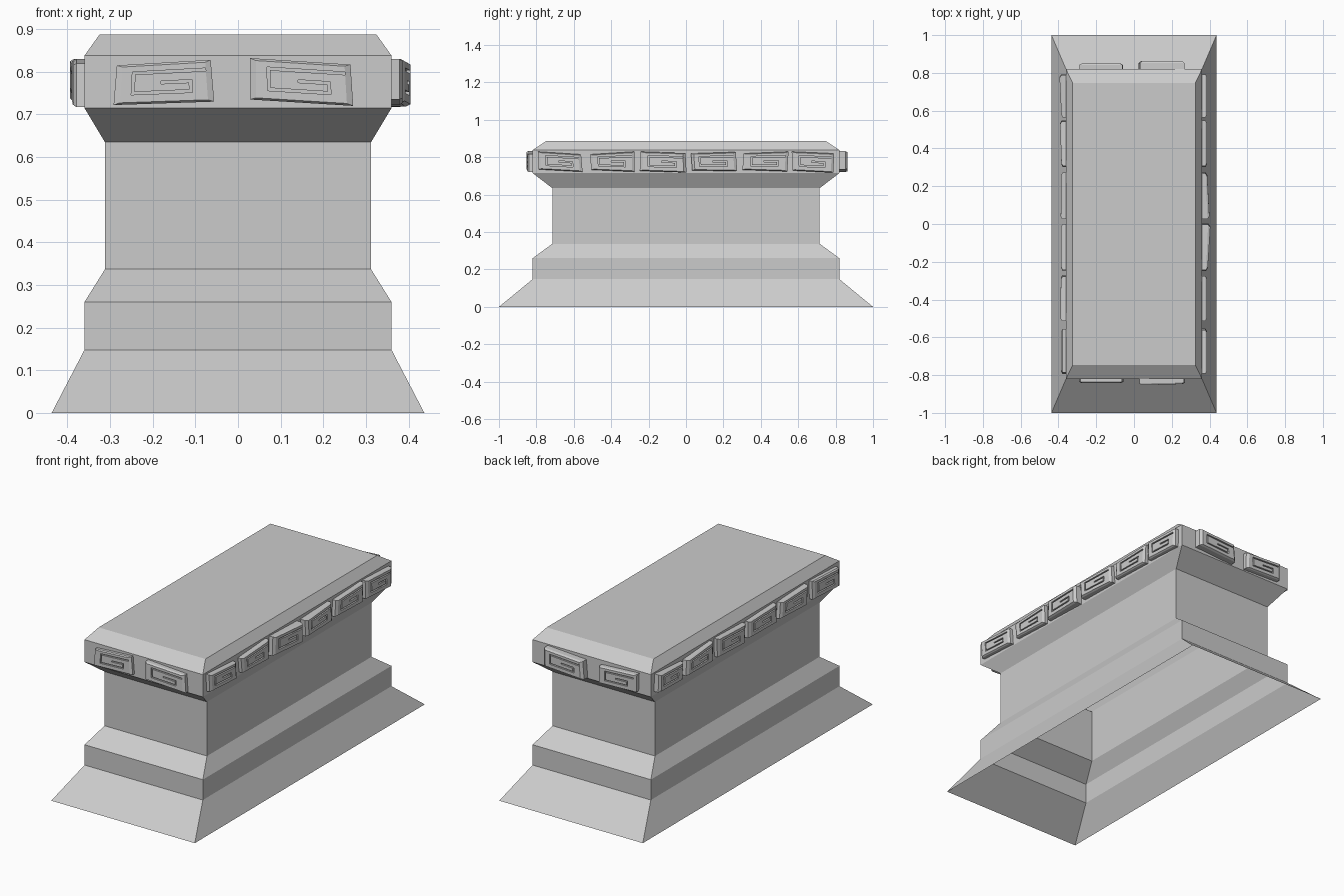
import bpy, bmesh, random
from mathutils import Vector

if "Cube" in bpy.data.objects:
    bpy.data.objects.remove(bpy.data.objects["Cube"])

random.seed(4)


def finish(bm, name):
    bmesh.ops.recalc_face_normals(bm, faces=bm.faces)
    mesh = bpy.data.meshes.new(name)
    bm.to_mesh(mesh)
    bm.free()
    obj = bpy.data.objects.new(name, mesh)
    bpy.context.collection.objects.link(obj)
    return obj


# Pedestal shell: stacked rectangles (half width, half length, height), open below
PROFILE = [(.437, 1, 0), (.36, .82, .148), (.36, .82, .26), (.312, .715, .337),
           (.312, .715, .635), (.36, .82, .715), (.36, .82, .838), (.325, .747, .887)]
bm = bmesh.new()
rings = [[bm.verts.new((sx * x, sy * y, z)) for sx, sy in ((-1, -1), (1, -1), (1, 1), (-1, 1))]
         for x, y, z in PROFILE]
for lo, hi in zip(rings, rings[1:]):
    for i in range(4):
        j = (i + 1) % 4
        bm.faces.new((lo[i], lo[j], hi[j], hi[i]))
bm.faces.new(rings[-1])
finish(bm, "pedestal_body")

# Tile face grid and the rectangles (u0, u1, v0, v1) that form the spiral groove
U = [.06, .17, .20, .47, .76, .79, .94]
V = [.05, .24, .31, .48, .55, .74, .81, .95]
GROOVE = [(.17, .94, .74, .81), (.17, .20, .24, .81), (.17, .79, .24, .31),
          (.76, .79, .24, .55), (.47, .79, .48, .55)]


def tile(name, origin, along, normal, a, b, bottom, top, depth):
    """Chamfered block with a spiral groove; bottom, top, depth are (left, right) values."""
    skew = [random.uniform(-.005, .005) for _ in range(2)]

    def place(u, v, d):
        low = bottom[0] + (bottom[1] - bottom[0]) * u
        high = top[0] + (top[1] - top[0]) * u
        s = a + (b - a) * u + (skew[0] * (1 - u) + skew[1] * u) * (v - .5) * 2
        out = d * (depth[0] + (depth[1] - depth[0]) * u)
        return origin + along * s + normal * out + Vector((0, 0, low + (high - low) * v))

    bm = bmesh.new()
    # front face cells
    grid = [[bm.verts.new(place(u, v, 1)) for v in V] for u in U]
    groove = []
    for i in range(len(U) - 1):
        for j in range(len(V) - 1):
            f = bm.faces.new((grid[i][j], grid[i + 1][j], grid[i + 1][j + 1], grid[i][j + 1]))
            cu, cv = (U[i] + U[i + 1]) / 2, (V[j] + V[j + 1]) / 2
            if any(r[0] < cu < r[1] and r[2] < cv < r[3] for r in GROOVE):
                groove.append(f)
    # chamfer and side walls
    corners = [(0, 0), (1, 0), (1, 1), (0, 1)]
    rim = [bm.verts.new(place(u, v, .72)) for u, v in corners]
    back = [bm.verts.new(place(u, v, -.1)) for u, v in corners]
    edges = [[g[0] for g in grid], grid[-1], [g[-1] for g in grid][::-1], grid[0][::-1]]
    for i in range(4):
        j = (i + 1) % 4
        bm.faces.new([rim[i], rim[j]] + edges[i][::-1])
        bm.faces.new((back[i], back[j], rim[j], rim[i]))
    # sink the spiral
    res = bmesh.ops.extrude_face_region(bm, geom=groove)
    moved = [e for e in res["geom"] if isinstance(e, bmesh.types.BMVert)]
    bmesh.ops.delete(bm, geom=groove, context='FACES_ONLY')
    bmesh.ops.translate(bm, verts=moved, vec=normal * -.009)
    finish(bm, name)


# Slightly crooked heights for the tiles: (bottom pair, top pair)
TILTS = [((.735, .722), (.83, .815)), ((.733, .722), (.815, .83)), ((.727, .718), (.83, .822)),
         ((.73, .725), (.82, .828)), ((.733, .724), (.82, .83)), ((.729, .717), (.83, .82))]
SPANS = [(-.79, -.557), (-.51, -.275), (-.245, 0), (.03, .27), (.305, .545), (.567, .79)]
X, Y = Vector((1, 0, 0)), Vector((0, 1, 0))

# Long sides
RIGHT = [(.026, .026), (.026, .026), (.03, .045), (.04, .027), (.026, .026), (.026, .027)]
LEFT = [(.026, .026), (.027, .03), (.026, .026), (.026, .028), (.032, .024), (.035, .024)]
for k, (a, b) in enumerate(SPANS):
    tile(f"right_tile_{k}", X * .36, Y, X, a, b, *TILTS[k], RIGHT[k])
    tile(f"left_tile_{k}", X * -.36, -Y, -X, -b, -a, *TILTS[5 - k], LEFT[k])

# Short ends
ENDS = [(-.288, -.06, (.722, .73), (.815, .828)), (.028, .267, (.735, .72), (.832, .817))]
for k, (a, b, low, high) in enumerate(ENDS):
    tile(f"front_tile_{k}", Y * -.82, X, -Y, a, b, low, high, [(.022, .022), (.034, .027)][k])
    tile(f"back_tile_{k}", Y * .82, -X, Y, -b, -a, low, high, [(.03, .03), (.044, .044)][k])
